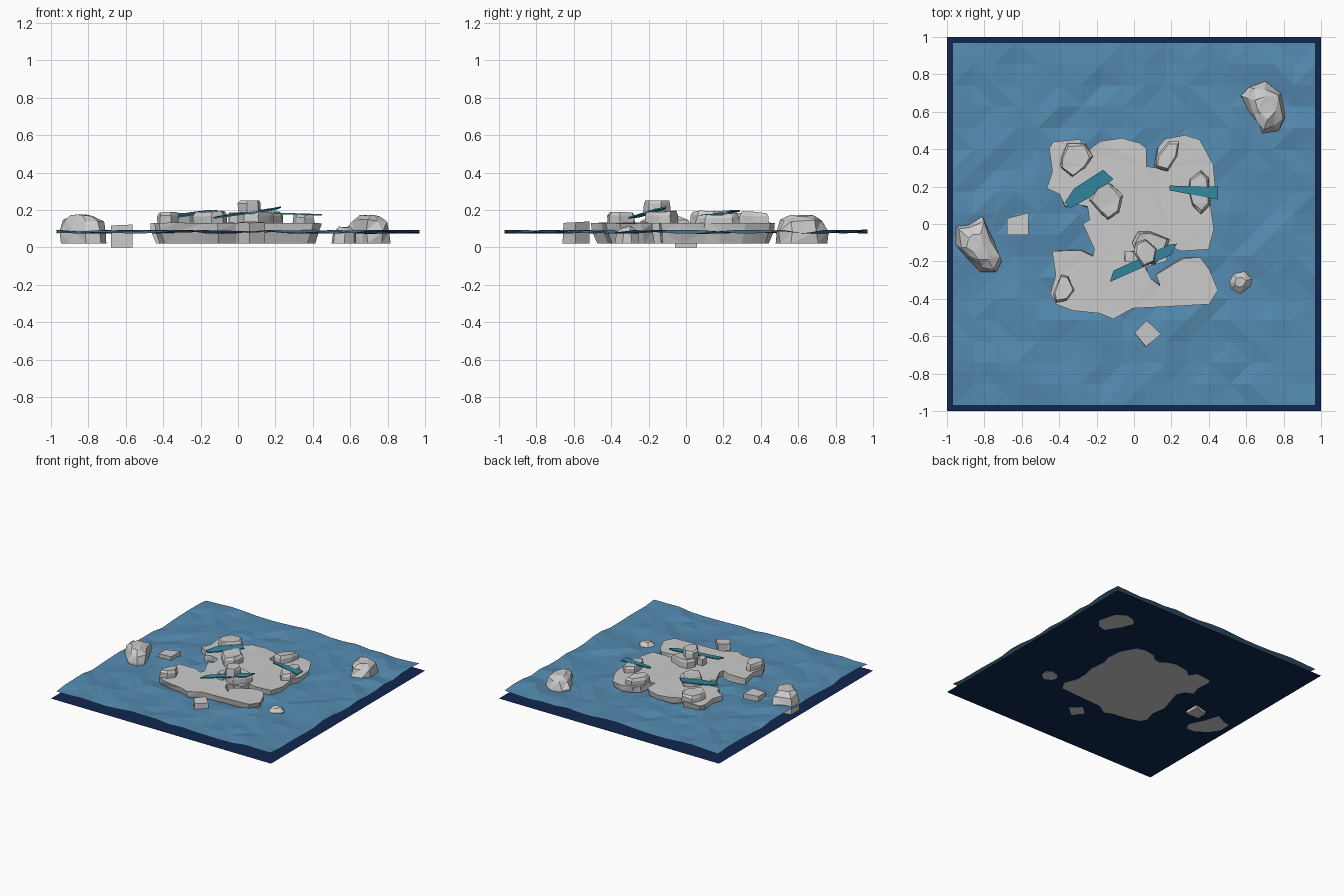
import bpy, bmesh, math, random
from mathutils import Vector

if "Cube" in bpy.data.objects:
    bpy.data.objects.remove(bpy.data.objects["Cube"])

random.seed(4)


def mat(name, color):
    m = bpy.data.materials.new(name)
    m.diffuse_color = (*color, 1)
    m.use_nodes = True
    m.node_tree.nodes["Principled BSDF"].inputs["Base Color"].default_value = m.diffuse_color
    return m


NAVY = mat("deep_navy", (0.005, 0.02, 0.08))
WATER = mat("water_blue", (0.09, 0.26, 0.44))
TEAL = mat("ice_teal", (0.035, 0.25, 0.36))


def finish(name, bm, material=None):
    bmesh.ops.recalc_face_normals(bm, faces=bm.faces)
    me = bpy.data.meshes.new(name)
    bm.to_mesh(me)
    bm.free()
    ob = bpy.data.objects.new(name, me)
    bpy.context.collection.objects.link(ob)
    if material:
        me.materials.append(material)
    return ob


def stack(name, outline, rings, jitter=0.0, tilt=(0, 0), material=None):
    """Loft an outline through (z, scale) rings, tilting the upper ones."""
    bm = bmesh.new()
    pts = [Vector(p) for p in outline]
    c = sum(pts, Vector((0, 0))) / len(pts)
    loops = []
    for i, (z, s) in enumerate(rings):
        loop = []
        for p in pts:
            d = (p - c) * s
            j = jitter if i else 0
            q = c + d + Vector((random.uniform(-j, j), random.uniform(-j, j)))
            dz = (d.x * tilt[0] + d.y * tilt[1]) if i else 0
            loop.append(bm.verts.new((q.x, q.y, z + dz + random.uniform(-j, j) * 0.6)))
        loops.append(loop)
    n = len(pts)
    for a, b in zip(loops, loops[1:]):
        for k in range(n):
            bm.faces.new((a[k], a[(k + 1) % n], b[(k + 1) % n], b[k]))
    bm.faces.new(loops[0][::-1])
    bm.faces.new(loops[-1])
    bmesh.ops.triangulate(bm, faces=bm.faces)
    return finish(name, bm, material)


# sea floor sheet
bm = bmesh.new()
bmesh.ops.create_grid(bm, x_segments=1, y_segments=1, size=1)
for v in bm.verts:
    v.co.z = 0.022
finish("sea_floor", bm, NAVY)

# faceted water surface
bm = bmesh.new()
bmesh.ops.create_grid(bm, x_segments=17, y_segments=17, size=0.97)
for v in bm.verts:
    v.co.z = 0.084 + random.uniform(-0.011, 0.011)
bmesh.ops.triangulate(bm, faces=bm.faces)
finish("water_surface", bm, WATER)

# main island slab
island = [(-.43, .44), (-.29, .45), (-.25, .39), (-.18, .44), (-.06, .46), (.03, .43),
          (.065, .40), (.07, .305), (.11, .305), (.13, .41), (.17, .455), (.27, .475),
          (.35, .455), (.40, .37), (.425, .32), (.435, .19), (.41, .11), (.425, -.03),
          (.40, -.135), (.25, -.145), (.19, -.12), (.17, -.20), (.06, -.23), (.09, -.295),
          (.14, -.33), (.12, -.27), (.22, -.21), (.27, -.185), (.35, -.18), (.40, -.24),
          (.445, -.35), (.40, -.425), (.17, -.44), (-.01, -.45), (-.11, -.51), (-.18, -.48),
          (-.32, -.46), (-.42, -.43), (-.45, -.37), (-.42, -.27), (-.44, -.145), (-.29, -.14),
          (-.22, -.17), (-.21, -.13), (-.27, 0), (-.24, .02), (-.25, .09), (-.32, .11),
          (-.37, .09), (-.40, .16), (-.47, .19), (-.44, .28), (-.45, .40)]
stack("island_slab", island, [(.021, .93), (.09, .985), (.131, 1.0)], .004)

# flat stones resting on the island
stones = [
    ("stone_back_left", [(-.39, .36), (-.36, .43), (-.26, .43), (-.22, .36), (-.26, .30), (-.33, .25), (-.39, .30)], .182),
    ("stone_back_right", [(.12, .36), (.19, .44), (.24, .44), (.23, .36), (.18, .28), (.12, .30)], .187),
    ("stone_centre_left", [(-.24, .13), (-.20, .20), (-.14, .23), (-.06, .15), (-.08, .06), (-.14, .02), (-.19, .07)], .192),
    ("stone_right", [(.29, .18), (.30, .24), (.36, .29), (.40, .25), (.41, .10), (.36, .05), (.31, .10)], .178),
    ("stone_front_left", [(-.43, -.37), (-.39, -.27), (-.35, -.28), (-.32, -.35), (-.36, -.41), (-.42, -.42)], .187),
    ("stone_middle", [(-.01, -.10), (.02, -.04), (.09, -.04), (.19, -.08), (.17, -.14), (.11, -.22), (.03, -.20)], .193),
]
for name, outline, top in stones:
    stack(name, outline, [(.11, 1.0), (top - .02, .97), (top, .85)], .005,
          (random.uniform(-.07, .07), random.uniform(-.07, .07)))
stack("stone_upper", [(0, -.16), (.01, -.10), (.06, -.08), (.12, -.13), (.11, -.20), (.05, -.23)],
      [(.18, 1.0), (.235, .97), (.25, .85)], .004)
stack("stone_chip", [(-.05, -.20), (-.05, -.145), (.0, -.145), (.0, -.20)],
      [(.12, 1.0), (.185, .95)], .003)


# thin teal ice shards: corner list with sloping height
def shard(name, corners, thick=.008):
    bm = bmesh.new()
    lo = [bm.verts.new((x, y, z - thick)) for x, y, z in corners]
    hi = [bm.verts.new(c) for c in corners]
    bm.faces.new(lo[::-1])
    bm.faces.new(hi)
    n = len(lo)
    for k in range(n):
        bm.faces.new((lo[k], lo[(k + 1) % n], hi[(k + 1) % n], hi[k]))
    finish(name, bm, TEAL)


shard("ice_shard_left", [(-.37, .115, .165), (-.34, .085, .165), (-.24, .14, .18),
                         (-.11, .24, .2), (-.165, .29, .2), (-.32, .19, .18)])
shard("ice_shard_right", [(.19, .18, .187), (.19, .205, .187), (.45, .20, .178), (.45, .13, .178)])
shard("ice_shard_front", [(-.13, -.31, .162), (-.11, -.25, .168), (.19, -.11, .212),
                          (.23, -.105, .22), (.20, -.165, .207)])

# large faceted boulders
boulders = [
    ("boulder_left", [(-.95, -.01), (-.89, .0), (-.80, .045), (-.76, -.08), (-.70, -.20),
                      (-.73, -.26), (-.81, -.26), (-.90, -.19), (-.95, -.12)]),
    ("boulder_right", [(.58, .69), (.62, .74), (.70, .76), (.78, .71), (.82, .56),
                       (.77, .50), (.695, .475), (.66, .53), (.62, .59)]),
]
for name, outline in boulders:
    stack(name, outline, [(.021, .97), (.09, .98), (.145, .82), (.17, .45)], .012)
stack("boulder_small", [(.50, -.31), (.53, -.27), (.59, -.25), (.63, -.29), (.62, -.34), (.57, -.38), (.51, -.35)],
      [(.021, 1.0), (.08, .96), (.11, .45)], .006)

# angular blocks in the water
stack("block_left", [(-.68, .03), (-.565, .06), (-.565, -.06), (-.68, -.06)],
      [(0, 1.0), (.12, 1.0)], 0, (.04, 0))
stack("block_front", [(.0, -.58), (.07, -.515), (.145, -.59), (.06, -.66)],
      [(.021, 1.0), (.135, .97)], .003, (0, .06))
